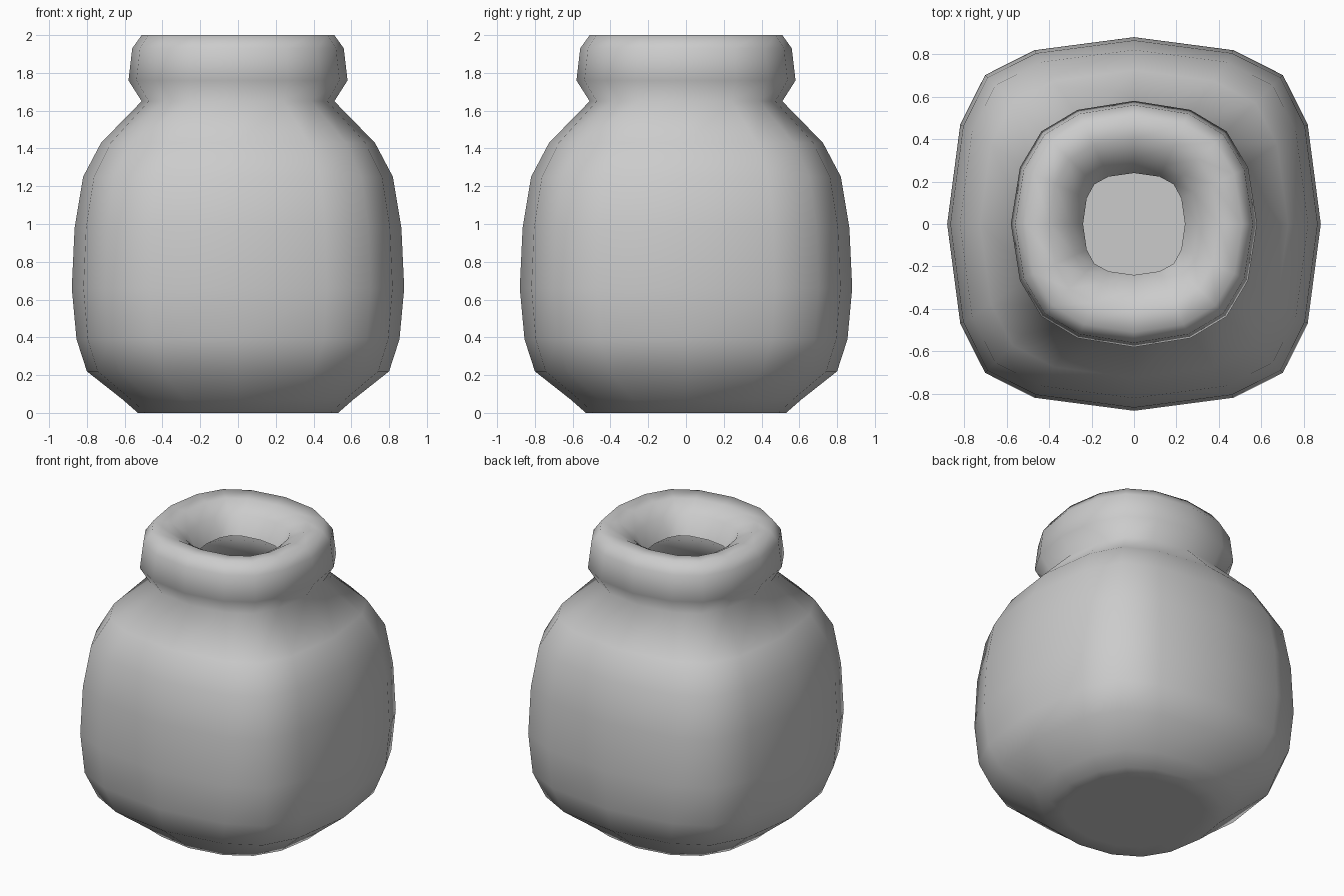
import bpy
import bmesh

cube = bpy.data.objects.get("Cube")
if cube:
    bpy.data.objects.remove(cube, do_unlink=True)


def ring_outline(radius, squareness):
    """Sixteen points, from a circle (0) to a rounded square (1)."""
    long = 0.924 + 0.006 * squareness
    short = 0.383 + 0.15 * squareness
    corner = 0.707 + 0.09 * squareness
    quarter = [(1, 0), (long, short), (corner, corner), (short, long)]
    points = []
    for turn in range(4):
        points += [(x * radius, y * radius) for x, y in quarter]
        quarter = [(-y, x) for x, y in quarter]
    return points


# Radius, height, squareness, from the base up, over the lip and into the mouth
profile = [
    (0.42, 0.00, 0.3), (0.53, 0.00, 0.4), (0.61, 0.07, 0.5),
    (0.80, 0.22, 0.8), (0.855, 0.39, 1.0), (0.88, 0.66, 1.0),
    (0.865, 0.98, 1.0), (0.82, 1.25, 1.0), (0.725, 1.43, 0.9),
    (0.51, 1.65, 0.6), (0.58, 1.76, 0.5), (0.56, 1.93, 0.5),
    (0.51, 2.00, 0.5), (0.40, 1.99, 0.6), (0.30, 1.93, 0.7),
    (0.24, 1.81, 0.8),
]

# Jar skin, open at the mouth
bm = bmesh.new()
rings = [[bm.verts.new((x, y, z)) for x, y in ring_outline(r, s)]
         for r, z, s in profile]
for low, high in zip(rings, rings[1:]):
    for i in range(len(low)):
        j = (i + 1) % len(low)
        bm.faces.new((low[i], low[j], high[j], high[i]))
bm.faces.new(rings[0][::-1])
for face in bm.faces:
    face.smooth = True

mesh = bpy.data.meshes.new("jar")
bm.to_mesh(mesh)
bm.free()
jar = bpy.data.objects.new("jar", mesh)
bpy.context.collection.objects.link(jar)

# Plain grey clay
clay = bpy.data.materials.new("grey clay")
clay.use_nodes = True
colour = (0.6, 0.6, 0.6, 1)
clay.diffuse_color = colour
clay.node_tree.nodes["Principled BSDF"].inputs["Base Color"].default_value = colour
mesh.materials.append(clay)
